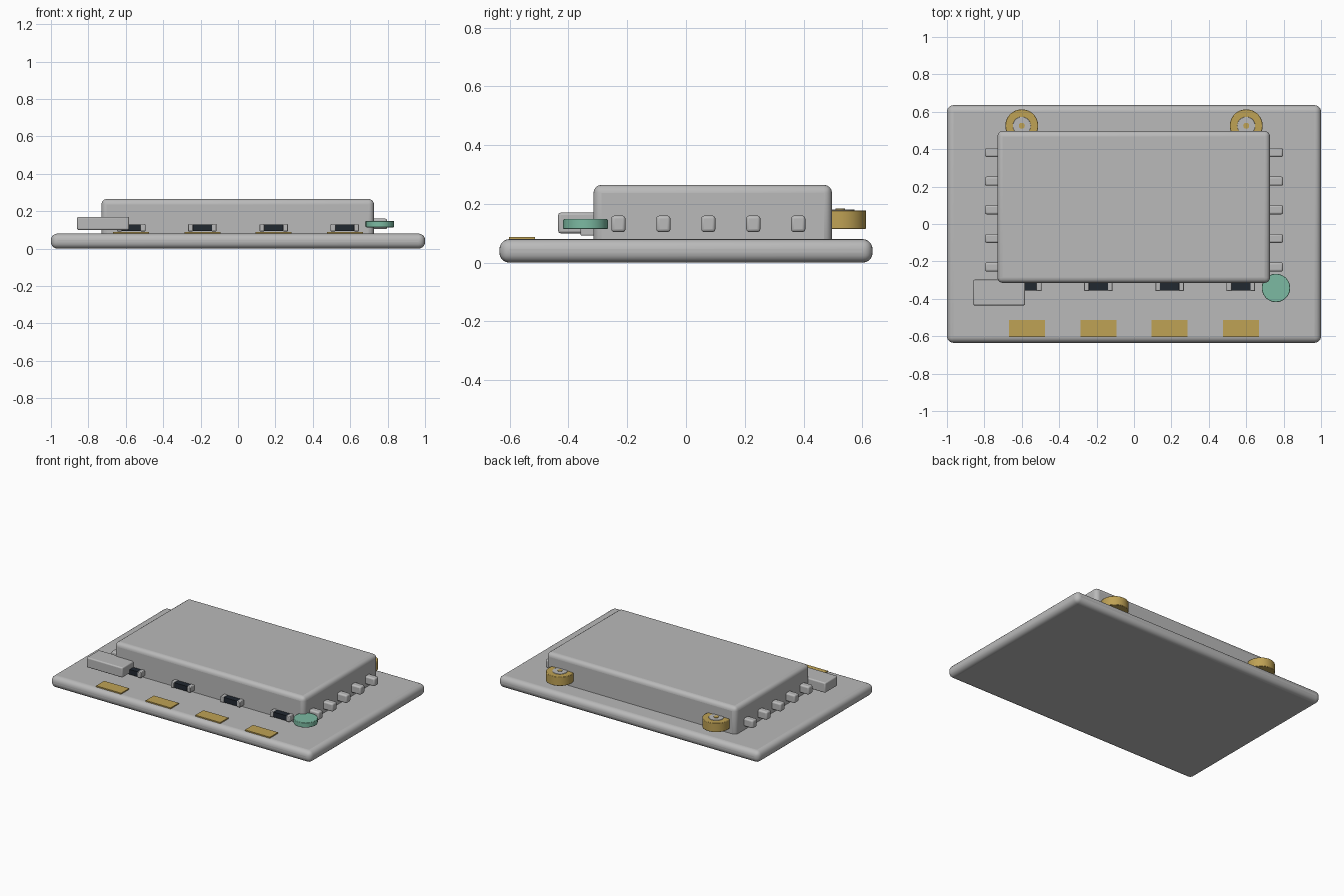
import bpy, math

cube = bpy.data.objects.get("Cube")
if cube:
    bpy.data.objects.remove(cube, do_unlink=True)


def material(name, rgb):
    m = bpy.data.materials.new(name)
    m.use_nodes = True
    m.diffuse_color = (*rgb, 1)
    m.node_tree.nodes["Principled BSDF"].inputs["Base Color"].default_value = (*rgb, 1)
    return m


GREY = material("grey metal", (0.49, 0.49, 0.49))
GOLD = material("gold", (0.52, 0.36, 0.09))
TEAL = material("teal", (0.20, 0.49, 0.36))
DARK = material("dark ceramic", (0.015, 0.021, 0.03))


def finish(ob, name, mat, bevel, segments):
    ob.name = ob.data.name = name
    ob.data.materials.append(mat)
    if bevel:
        mod = ob.modifiers.new("rounded edges", "BEVEL")
        mod.width, mod.segments = bevel, segments
        mod.limit_method = "ANGLE"
        mod.angle_limit = math.radians(40)
    bpy.ops.object.shade_smooth_by_angle(angle=math.radians(35))
    return ob


def box(name, x, y, z, mat, bevel=0.0, segments=3):
    """Box from (min, max) pairs on each axis."""
    spans = (x, y, z)
    bpy.ops.mesh.primitive_cube_add(size=1, location=[(a + b) / 2 for a, b in spans])
    ob = bpy.context.object
    ob.scale = [b - a for a, b in spans]
    bpy.ops.object.transform_apply(location=False, rotation=False, scale=True)
    return finish(ob, name, mat, bevel, segments)


def disc(name, x, y, z, radius, mat, bevel=0.0, sides=48):
    bpy.ops.mesh.primitive_cylinder_add(vertices=sides, radius=radius, depth=z[1] - z[0],
                                        location=(x, y, (z[0] + z[1]) / 2))
    return finish(bpy.context.object, name, mat, bevel, 2)


# Board and shield can
box("circuit_board", (-1, 1), (-0.635, 0.635), (0, 0.08), GREY, 0.034, 5)
box("shield_can", (-0.73, 0.727), (-0.315, 0.497), (0.05, 0.265), GREY, 0.028, 4)

# Side contacts, five on each side
for i in range(5):
    y = -0.23 + i * 0.153
    for side, s in (("left", 1), ("right", -1)):
        xs = sorted((s * 0.68, s * 0.797))
        box(f"{side}_contact_{i + 1}", xs, (y - 0.024, y + 0.024),
            (0.104, 0.16), GREY, 0.01)

# Front row: gold pads and small chips with metal end caps
for i in range(4):
    x = -0.571 + i * 0.3807
    box(f"edge_pad_{i + 1}", (x - 0.096, x + 0.096), (-0.603, -0.514), (0.075, 0.088), GOLD)
    box(f"chip_body_{i + 1}", (x - 0.056, x + 0.056), (-0.355, -0.28), (0.094, 0.129), DARK)
    for side, s in (("left", 1), ("right", -1)):
        xs = sorted((x + s * 0.05, x + s * 0.076))
        box(f"chip_cap_{side}_{i + 1}", xs, (-0.359, -0.276), (0.092, 0.131), GREY, 0.004, 2)

# Rear coaxial sockets
for side, s in (("left", 1), ("right", -1)):
    x, y = s * 0.6, 0.525
    disc(f"{side}_socket_ring", x, y, (0.115, 0.178), 0.088, GOLD, 0.003)
    disc(f"{side}_socket_insert", x, y, (0.13, 0.181), 0.048, GREY, 0.002)
    disc(f"{side}_socket_pin", x, y, (0.14, 0.184), 0.016, GOLD, 0, 24)

# Front corner parts
box("corner_connector", (-0.86, -0.583), (-0.435, -0.298), (0.1, 0.17), GREY, 0.008)
disc("corner_button", 0.759, -0.342, (0.114, 0.148), 0.076, TEAL, 0.003)
